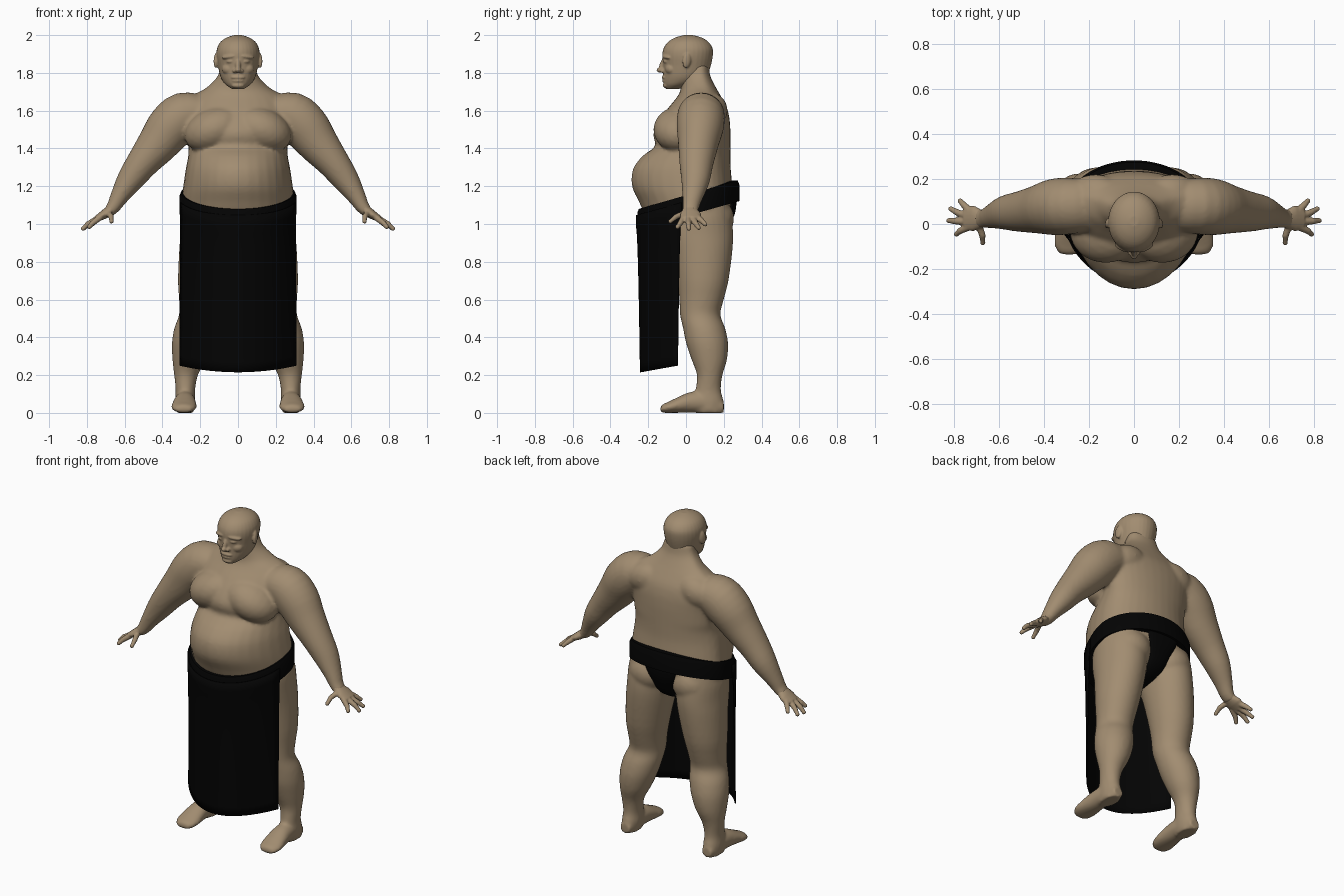
import bpy, bmesh
from math import cos, sin, pi, sqrt
from mathutils import Vector, Matrix, Euler

cube = bpy.data.objects.get("Cube")
if cube:
    bpy.data.objects.remove(cube, do_unlink=True)


def material(name, rgb):
    mat = bpy.data.materials.new(name)
    mat.use_nodes = True
    mat.diffuse_color = (*rgb, 1)
    bsdf = next(n for n in mat.node_tree.nodes if n.type == 'BSDF_PRINCIPLED')
    bsdf.inputs["Base Color"].default_value = (*rgb, 1)
    bsdf.inputs["Roughness"].default_value = 0.8
    return mat


SKIN = material("tan skin", (0.36, 0.265, 0.165))
BLACK = material("black cloth", (0.001, 0.001, 0.001))


def finish(name, bm, mat):
    bmesh.ops.recalc_face_normals(bm, faces=bm.faces)
    mesh = bpy.data.meshes.new(name)
    bm.to_mesh(mesh)
    bm.free()
    mesh.materials.append(mat)
    mesh.shade_smooth()
    mesh.set_sharp_from_angle(angle=0.7)
    obj = bpy.data.objects.new(name, mesh)
    bpy.context.collection.objects.link(obj)
    return obj


def blend(obj, voxel, rounds):
    """Fuse overlapping volumes into one soft skin."""
    remesh = obj.modifiers.new("fuse", 'REMESH')
    remesh.mode = 'VOXEL'
    remesh.voxel_size = voxel
    remesh.use_smooth_shade = True
    soft = obj.modifiers.new("soften", 'SMOOTH')
    soft.factor = 0.5
    soft.iterations = rounds


def refine(rows, steps=3):
    """Catmull-Rom resampling of rows of numbers."""
    out = []
    for i in range(len(rows) - 1):
        quad = zip(rows[max(i - 1, 0)], rows[i], rows[i + 1], rows[min(i + 2, len(rows) - 1)])
        quad = list(quad)
        for k in range(steps):
            t = k / steps
            out.append([b + t / 2 * (c - a + t * (2*a - 5*b + 4*c - d + t * (3*b - a - 3*c + d)))
                        for a, b, c, d in quad])
    return out + [list(rows[-1])]


def loft(bm, rings, loop=False):
    """Skin a list of point rings; cap the ends unless looped."""
    rows = [[bm.verts.new(p) for p in ring] for ring in rings]
    n = len(rows[0])
    pairs = list(zip(rows, rows[1:])) + ([(rows[-1], rows[0])] if loop else [])
    for a, b in pairs:
        for i in range(n):
            j = (i + 1) % n
            bm.faces.new((a[i], a[j], b[j], b[i]))
    if not loop:
        bm.faces.new(rows[0])
        bm.faces.new(rows[-1])


def oval(c, u, front, back=None, n=32):
    back = front if back is None else back
    angles = [2 * pi * i / n for i in range(n)]
    return [c + u * cos(a) + (front if sin(a) > 0 else back) * sin(a) for a in angles]


def slab(z, x0, x1, yf, yb, bias=0.5):
    """Horizontal oval between the given limits."""
    ym = yf + (yb - yf) * bias
    return oval(Vector(((x0 + x1) / 2, ym, z)), Vector(((x1 - x0) / 2, 0, 0)),
                Vector((0, yf - ym, 0)), Vector((0, ym - yb, 0)))


def limb(bm, rows, n=20):
    """Tube through rows of x, y, z, thickness, depth."""
    pts = [Vector(r[:3]) for r in rows]
    rings = []
    for i, r in enumerate(rows):
        t = (pts[min(i + 1, len(pts) - 1)] - pts[max(i - 1, 0)]).normalized()
        u = Vector((0, 1, 0)).cross(t).normalized()
        rings.append(oval(pts[i], u * r[3], t.cross(u) * r[4], n=n))
    loft(bm, rings)


def ball(bm, centre, size, turn=(0, 0, 0)):
    m = Matrix.LocRotScale(Vector(centre), Euler(turn), Vector(size))
    bmesh.ops.create_icosphere(bm, subdivisions=3, radius=1, matrix=m)


def mirror(bm):
    copy = bmesh.ops.duplicate(bm, geom=bm.verts[:] + bm.edges[:] + bm.faces[:])["geom"]
    for v in copy:
        if isinstance(v, bmesh.types.BMVert):
            v.co.x *= -1


# Body: limbs first, mirrored, then the torso
LEG = [(1.12, .06, .28, -.08, .22), (1.04, .03, .30, -.1, .24), (.95, .03, .305, -.1, .25),
       (.85, .045, .312, -.07, .245), (.7, .075, .318, -.045, .225), (.6, .095, .312, -.035, .2),
       (.52, .105, .312, -.032, .182), (.45, .115, .337, -.016, .207), (.37, .135, .35, 0, .223),
       (.28, .17, .347, .03, .217), (.2, .212, .338, .058, .193), (.12, .227, .33, .05, .185),
       (.06, .225, .333, .04, .2), (0, .235, .328, .05, .198)]
ARM = [(.17, .08, 1.59, .09, .11), (.28, .08, 1.575, .125, .125), (.355, .075, 1.515, .126, .125),
       (.422, .065, 1.427, .11, .108), (.507, .055, 1.322, .086, .09), (.572, .05, 1.232, .071, .076),
       (.628, .035, 1.145, .049, .055), (.66, .025, 1.09, .037, .044), (.69, .022, 1.06, .028, .042)]
FOOT = [(.2, .28, .035, .06), (.1, .28, .052, .11), (.02, .282, .058, .11),
        (-.05, .285, .066, .08), (-.095, .287, .066, .058), (-.125, .287, .05, .045),
        (-.136, .287, .03, .03)]
TORSO = [(.92, .13, -.08, .16), (.98, .25, -.15, .195), (1.05, .29, -.215, .222), (1.12, .298, -.25, .245),
         (1.2, .29, -.286, .245), (1.29, .277, -.281, .237), (1.36, .264, -.23, .236),
         (1.41, .262, -.165, .236), (1.46, .27, -.172, .236), (1.5, .277, -.168, .235),
         (1.56, .29, -.135, .23), (1.62, .285, -.09, .215), (1.68, .24, -.042, .183),
         (1.72, .17, -.028, .16), (1.78, .11, -.03, .13), (1.84, .09, -.03, .12)]

body = bmesh.new()
loft(body, [slab(*r) for r in refine(LEG)])
limb(body, refine(ARM), 28)
loft(body, [oval(Vector((x, y, h / 2)), Vector((w, 0, 0)), Vector((0, 0, h / 2)))
            for y, x, w, h in refine(FOOT)])
ball(body, (.125, -.035, 1.5), (.165, .138, .115), (0, .38, 0))  # chest
ball(body, (.17, .14, 1.6), (.12, .08, .09), (0, .3, 0))         # shoulder blade
ball(body, (.145, .125, 1.03), (.13, .13, .12))                  # buttock
mirror(body)
loft(body, [slab(z, -w, w, f, b, .69) for z, w, f, b in refine(TORSO)])
blend(finish("body", body, SKIN), .01, 7)

# Hands
hand = bmesh.new()
limb(hand, [(.655, .025, 1.095, .03, .038), (.68, .022, 1.07, .027, .042),
            (.71, .025, 1.05, .024, .056), (.75, .025, 1.026, .017, .054)])
FINGERS = [[(.73, -.012, 1.035), (.77, -.03, 1.005), (.787, -.045, .985)],
           [(.74, .01, 1.03), (.795, .013, 1.0), (.82, .015, .975)],
           [(.74, .035, 1.03), (.785, .052, 1.002), (.812, .067, .98)],
           [(.73, .06, 1.037), (.755, .085, 1.015), (.77, .102, .998)],
           [(.69, .0, 1.06), (.672, -.05, 1.04), (.67, -.083, 1.014)]]
for path in FINGERS:
    limb(hand, [(*p, r, r) for p, r in zip(path, (.017, .0145, .011))], 12)
    ball(hand, path[-1], (.012, .012, .012))
hands = finish("hands", hand, SKIN)
hands.modifiers.new("other side", 'MIRROR')
blend(hands, .005, 2)

# Head with ears and face
HEAD = [(1.714, .03, -.105, -.04), (1.735, .062, -.117, .03), (1.76, .083, -.121, .09),
        (1.79, .096, -.121, .115), (1.84, .106, -.122, .132), (1.89, .114, -.126, .142),
        (1.93, .111, -.119, .141), (1.965, .092, -.094, .118), (1.988, .058, -.055, .08),
        (2.0, .02, -.01, .035)]
head = bmesh.new()
ball(head, (.116, .004, 1.865), (.012, .023, .041), (-.15, 0, .25))   # ear
ball(head, (.048, -.104, 1.885), (.042, .017, .011), (0, .12, .4))    # brow
ball(head, (.05, -.081, 1.82), (.036, .028, .03), (0, 0, .4))         # cheek
ball(head, (.042, -.108, 1.86), (.02, .012, .008), (0, 0, .35))       # eyelid
ball(head, (.017, -.124, 1.811), (.013, .015, .011))                  # nostril
mirror(head)
loft(head, [slab(z, -w, w, f, b) for z, w, f, b in refine(HEAD)])
ball(head, (0, -.125, 1.84), (.014, .016, .042), (-.3, 0, 0))         # nose bridge
ball(head, (0, -.137, 1.815), (.016, .019, .014))                     # nose tip
ball(head, (0, -.115, 1.776), (.037, .014, .009))                     # upper lip
ball(head, (0, -.112, 1.758), (.031, .014, .009))                     # lower lip
ball(head, (0, -.105, 1.733), (.034, .018, .014))                     # chin
blend(finish("head", head, SKIN), .005, 3)

# Belt, rising towards the back
belt = bmesh.new()
sections = []
for i in range(64):
    a = 2 * pi * i / 64
    depth = .222 if sin(a) > 0 else .318
    out = Vector((.31 * cos(a), .06 + depth * sin(a), 0))
    inner = Vector((.27 * cos(a), .06 + (depth - .045) * sin(a), 0))
    top = Vector((0, 0, 1.152 + .28 * out.y))
    low = top - Vector((0, 0, .11))
    sections.append([out * .97 + top, out + top * .8 + low * .2, out + low, inner + low, inner + top])
loft(belt, sections, loop=True)
finish("belt", belt, BLACK)

# Loincloth strap between the legs
STRAP = [(.25, 1.15, .12), (.246, 1.08, .095), (.226, 1.02, .07), (.195, .96, .058), (.13, .92, .052),
         (.04, .905, .05), (-.07, .915, .06), (-.16, .97, .09), (-.22, 1.04, .13)]
strap = bmesh.new()
rows = refine(STRAP)
rings = []
for i, (y, z, w) in enumerate(rows):
    a, b = rows[max(i - 1, 0)], rows[min(i + 1, len(rows) - 1)]
    normal = Vector((0, b[1] - a[1], a[0] - b[0])).normalized()
    rings.append(oval(Vector((0, y, z)), Vector((w, 0, 0)), normal * .018, n=16))
loft(strap, rings)
finish("loincloth_strap", strap, BLACK)

# Long curved apron hanging from the belt
apron = bmesh.new()
COLS, ROWS = 32, 16
grid = []
for r in range(ROWS + 1):
    s = r / ROWS
    row = []
    for c in range(COLS + 1):
        q = 2 * c / COLS - 1
        x = q * (.303 + .005 * s)
        y_top = .06 - .322 * sqrt(1 - (q * .303 / .314) ** 2)
        y_low = -.045 - .195 * (1 - q * q)
        z_top = 1.12 + .28 * y_top
        z_low = .215 + .035 * q * q
        mix = max(0, s - .08) ** .5
        row.append(apron.verts.new((x, y_top + (y_low - y_top) * mix, z_top + (z_low - z_top) * s)))
    grid.append(row)
for a, b in zip(grid, grid[1:]):
    for c in range(COLS):
        apron.faces.new((a[c], b[c], b[c + 1], a[c + 1]))
cloth = finish("apron", apron, BLACK).modifiers.new("thickness", 'SOLIDIFY')
cloth.thickness = .006
cloth.offset = 0
